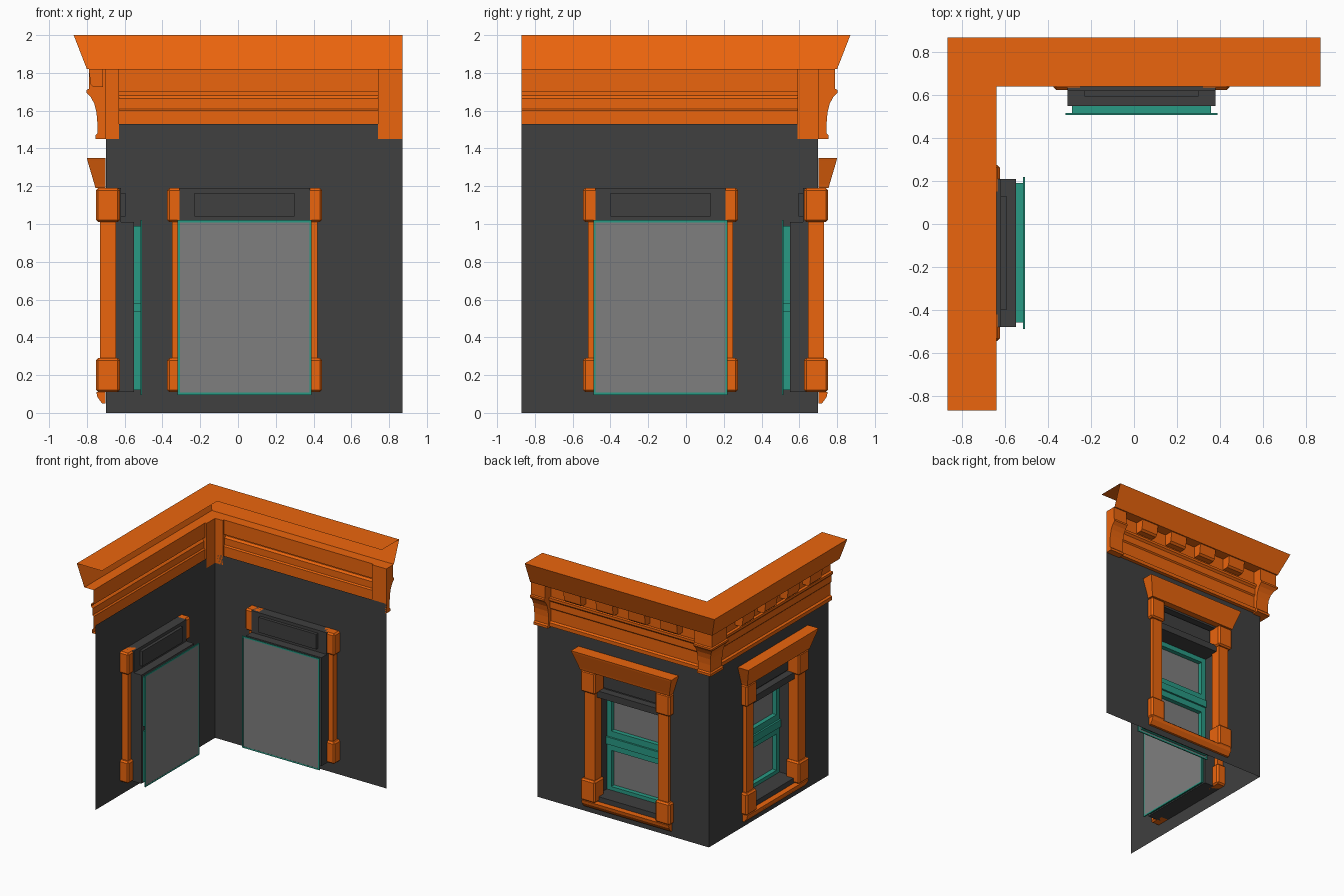
import bpy, bmesh

if "Cube" in bpy.data.objects:
    bpy.data.objects.remove(bpy.data.objects["Cube"])

def material(name, col):
    m = bpy.data.materials.new(name)
    m.diffuse_color = (*col, 1)
    m.use_nodes = True
    m.node_tree.nodes["Principled BSDF"].inputs["Base Color"].default_value = m.diffuse_color
    return m

TRIM = material("trim_orange", (0.83, 0.13, 0.004))
SASH = material("sash_teal", (0.022, 0.32, 0.23))
DARK = material("wall_dark", (0.05, 0.05, 0.05))
GLASS = material("glass_grey", (0.21, 0.21, 0.21))
L = 1.57            # wall length from the outer corner

# Wall frames: u runs along the wall from the corner, d points outward
def back(u, d, z):
    return (-0.70 + u, 0.70 + d, z)

def left(u, d, z):
    return (-0.70 - d, 0.70 - u, z)

def finish(name, bm, mat, bevel=0, solid=True):
    if solid:
        bmesh.ops.recalc_face_normals(bm, faces=bm.faces[:])
    me = bpy.data.meshes.new(name)
    bm.to_mesh(me)
    bm.free()
    ob = bpy.data.objects.new(name, me)
    bpy.context.collection.objects.link(ob)
    me.materials.append(mat)
    if bevel:
        b = ob.modifiers.new("bevel", 'BEVEL')
        b.width, b.segments = bevel, 1
    return ob

def loft(bm, rings, closed=True):
    """Skin matching rings; closed rings also get end caps."""
    vs = [[bm.verts.new(p) for p in r] for r in rings]
    n = len(vs[0])
    for a, b in zip(vs, vs[1:]):
        for i in range(n if closed else n - 1):
            j = (i + 1) % n
            bm.faces.new((a[i], a[j], b[j], b[i]))
    if closed:
        bm.faces.new(vs[0])
        bm.faces.new(vs[-1])

def prism(name, W, prof, spans, mat, bevel=0):
    """Extrude a (d, z) profile along u for each span."""
    bm = bmesh.new()
    for u0, u1 in spans:
        loft(bm, [[W(u, d, z) for d, z in prof] for u in (u0, u1)])
    return finish(name, bm, mat, bevel)

def boxes(name, W, items, mat, bevel=0):
    bm = bmesh.new()
    for u0, u1, d0, d1, z0, z1 in items:
        sq = [(d0, z0), (d1, z0), (d1, z1), (d0, z1)]
        loft(bm, [[W(u, d, z) for d, z in sq] for u in (u0, u1)])
    return finish(name, bm, mat, bevel)

def frame(c, hw, z0, z1, t, d0, d1):
    """Four bars of a rectangular frame."""
    return [(c - hw, c - hw + t, d0, d1, z0, z1), (c + hw - t, c + hw, d0, d1, z0, z1),
            (c - hw + t, c + hw - t, d0, d1, z0, z0 + t), (c - hw + t, c + hw - t, d0, d1, z1 - t, z1)]

def corner_sweep(name, prof, u_left, u_back, closed):
    """Run a profile round the outer corner with a mitre."""
    bm = bmesh.new()
    loft(bm, [[back(u_back, d, z) for d, z in prof],
              [(-.70 - d, .70 + d, z) for d, z in prof],
              [left(u_left, d, z) for d, z in prof]], closed)
    return finish(name, bm, TRIM, solid=closed)

# Mitred cornice: an open shell, hollow on the inner side
CORNICE = [(-.06, 2), (.17, 2), (.10, 1.82), (.015, 1.82), (.015, 1.70), (.04, 1.70), (.04, 1.68),
           (.025, 1.665), (.025, 1.61), (.015, 1.60), (.015, 1.50), (.03, 1.49), (.03, 1.46), (0, 1.46)]
corner_sweep("cornice", CORNICE, L, L, False)

CONSOLE = [(0, 1.82), (.09, 1.82), (.09, 1.715), (.102, 1.71), (.102, 1.695), (.078, 1.67), (.06, 1.635),
           (.049, 1.59), (.045, 1.54), (.045, 1.48), (.055, 1.47), (.055, 1.45), (0, 1.45)]
DENTIL = [(.015, 1.82), (.09, 1.82), (.08, 1.74), (.065, 1.725), (.015, 1.725)]

# Consoles at the corner and the far end
corner_sweep("corner_console", CONSOLE, .11, .07, True)
prism("end_console", back, CONSOLE, [(L - .13, L)], TRIM)

for side, W, c, first in (("back", back, .735, .31), ("left", left, .835, .40)):
    # Wall sheet with window opening
    us, zs = [0, c - .33, c + .33, L], [0, .11, 1.19, 1.53]
    bm = bmesh.new()
    g = [[bm.verts.new(W(u, 0, z)) for z in zs] for u in us]
    for i in range(3):
        for j in range(3):
            if (i, j) != (1, 1):
                q = [g[i][j], g[i][j + 1], g[i + 1][j + 1], g[i + 1][j]]
                bm.faces.new(q if W is back else q[::-1])
    finish(side + "_wall", bm, DARK, solid=False)

    # Blocks under the cornice
    prism(side + "_dentils", W, DENTIL,
          [(first + i * .295 - .077, first + i * .295 + .077) for i in range(4)], TRIM)

    # Pilasters with plinth and cap blocks
    shafts, blocks = [], []
    for s in (-1, 1):
        a, b = sorted((c + s * .29, c + s * .385))
        shafts.append((a, b, -.055, .03, .25, 1.05))
        a, b = sorted((c + s * .275, c + s * .41))
        blocks += [(a, b, -.075, .052, .11, .29), (a, b, -.075, .052, 1.01, 1.19)]
    boxes(side + "_pilaster_shafts", W, shafts, TRIM)
    boxes(side + "_pilaster_blocks", W, blocks, TRIM, bevel=.012)

    # Flared hood above the window
    bm = bmesh.new()
    rings = [(.41, .055, 1.19), (.415, .06, 1.21), (.455, .097, 1.335), (.46, .10, 1.35)]
    loft(bm, [[W(c - h, 0.002, z), W(c + h, 0.002, z), W(c + h, d, z), W(c - h, d, z)]
              for h, d, z in rings])
    finish(side + "_hood", bm, TRIM)

    # Sloped sill
    prism(side + "_sill", W, [(.002, .11), (.05, .11), (.045, .085), (.02, .05), (.002, .05)],
          [(c - .40, c + .40)], TRIM)

    # Dark casing with panelled head
    boxes(side + "_window_casing", W, frame(c, .345, .11, 1.01, .04, -.15, 0), DARK)
    boxes(side + "_head_panel", W, frame(c, .345, 1.01, 1.19, .015, -.08, 0)
          + [(c - .33, c + .33, -.08, -.06, 1.025, 1.175),
             (c - .265, c + .265, -.105, -.045, 1.04, 1.165)], DARK)

    # Teal sashes and meeting rail
    boxes(side + "_sashes", W, frame(c, .325, .12, .54, .06, -.187, -.15)
          + frame(c, .325, .58, .99, .06, -.187, -.15)
          + [(c - .305, c + .305, -.187, -.135, .53, .59)]
          + frame(c, .355, .095, 1.02, .012, -.192, -.183), SASH)
    # Glass on the inner side
    boxes(side + "_glass", W, [(c - .343, c + .343, -.191, -.187, .107, 1.008)], GLASS)
